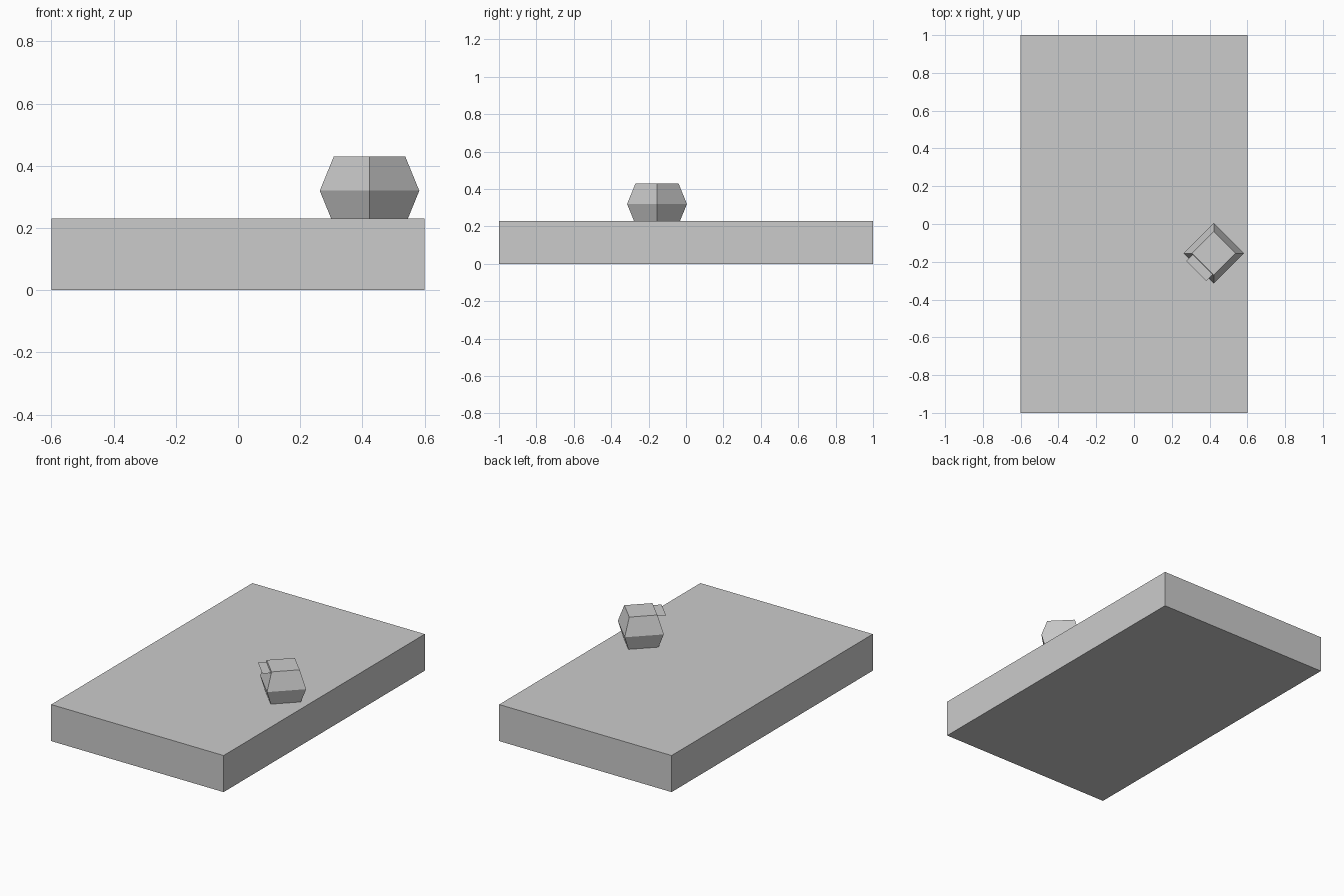
import bpy, bmesh, math

if "Cube" in bpy.data.objects:
    bpy.data.objects.remove(bpy.data.objects["Cube"])

grey = bpy.data.materials.new("plain_grey")
grey.diffuse_color = (0.6, 0.6, 0.6, 1)
grey.use_nodes = True
grey.node_tree.nodes["Principled BSDF"].inputs["Base Color"].default_value = grey.diffuse_color


def make_object(name, bm):
    mesh = bpy.data.meshes.new(name)
    bm.to_mesh(mesh)
    bm.free()
    mesh.materials.append(grey)
    obj = bpy.data.objects.new(name, mesh)
    bpy.context.collection.objects.link(obj)
    return obj


# Base slab
bm = bmesh.new()
bmesh.ops.create_cube(bm, size=1)
bmesh.ops.scale(bm, vec=(1.2, 2.0, 0.23), verts=bm.verts)
bmesh.ops.translate(bm, vec=(0, 0, 0.115), verts=bm.verts)
make_object("base_slab", bm)

# Four-sided knob, widest at mid height, sunk slightly into the slab
bm = bmesh.new()
rings = []
for radius, z in ((0.115, 0.21), (0.16, 0.32), (0.115, 0.43)):
    rings.append([bm.verts.new((radius * math.cos(i * math.pi / 2),
                                radius * math.sin(i * math.pi / 2), z))
                  for i in range(4)])
for low, high in zip(rings, rings[1:]):
    for i in range(4):
        j = (i + 1) % 4
        bm.faces.new((low[i], low[j], high[j], high[i]))
bm.faces.new(rings[0][::-1])
bm.faces.new(rings[-1])
knob = make_object("knob", bm)
knob.location = (0.423, -0.155, 0)

# Thin horizontal tab on the front left side of the knob
bm = bmesh.new()
bm.faces.new([bm.verts.new((x, y, 0)) for x, y in
              ((0.075, -0.075), (0.133, -0.075), (0.133, 0.075), (0.075, 0.075))])
tab = make_object("tab", bm)
tab.location = (0.423, -0.155, 0.42)
tab.rotation_euler.z = math.radians(225)
